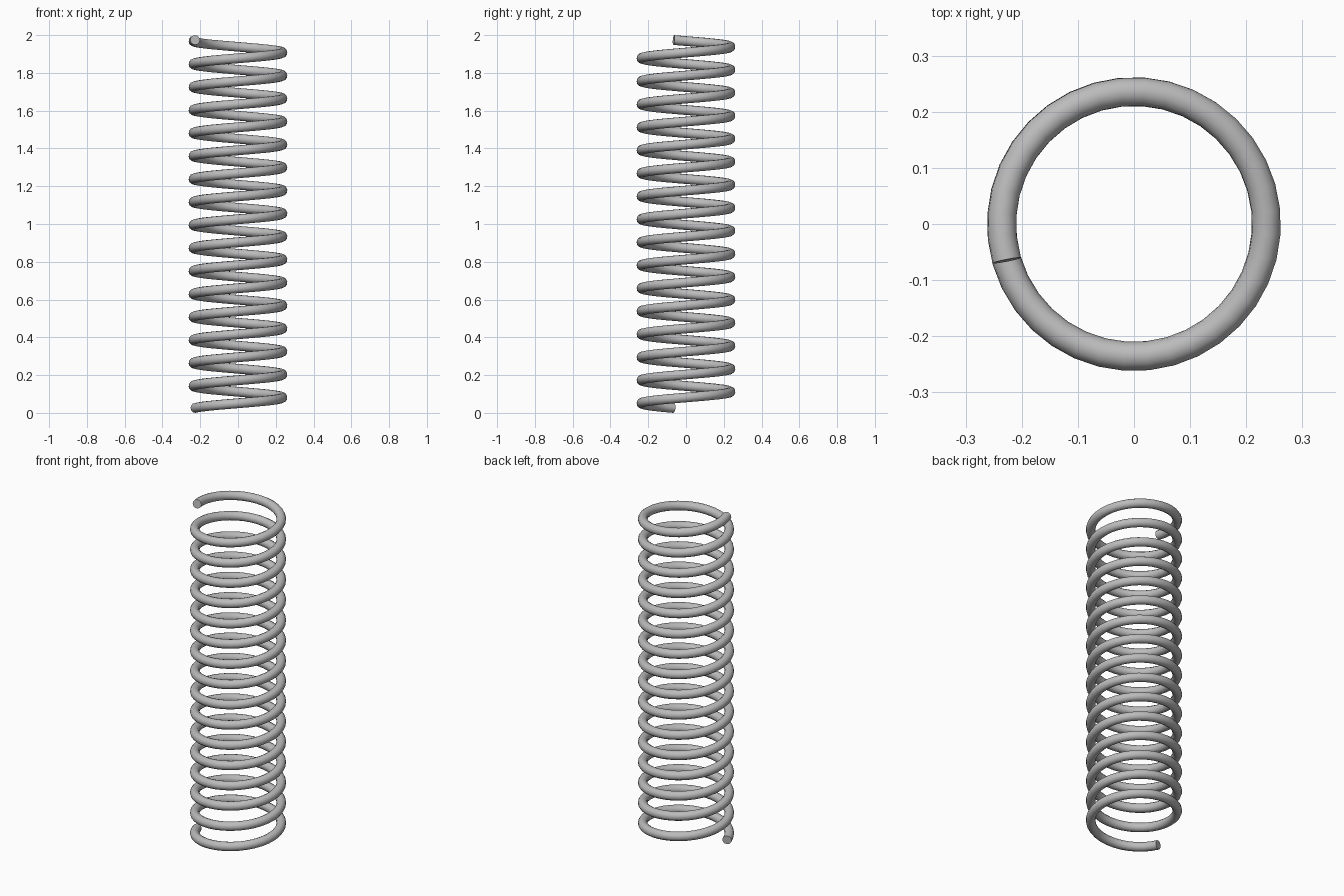
import bpy
import math

cube = bpy.data.objects.get("Cube")
if cube:
    bpy.data.objects.remove(cube, do_unlink=True)

COIL_RADIUS = 0.236
WIRE_RADIUS = 0.026
TURNS = 16
STEPS = 36                       # points per turn
START = math.radians(196)
HEIGHT = 2.0

# Plain steel
steel = bpy.data.materials.new("steel_grey")
steel.use_nodes = True
colour = (0.5, 0.5, 0.5, 1.0)
steel.diffuse_color = colour
steel.node_tree.nodes["Principled BSDF"].inputs["Base Color"].default_value = colour

# Round wire swept along a helix, with flat cut ends
curve = bpy.data.curves.new("spring_coil", "CURVE")
curve.dimensions = "3D"
curve.bevel_depth = WIRE_RADIUS
curve.bevel_resolution = 4
curve.use_fill_caps = True
path = curve.splines.new("POLY")
count = TURNS * STEPS + 1
path.points.add(count - 1)
for i, point in enumerate(path.points):
    t = i / (count - 1)
    angle = START + t * TURNS * math.tau
    z = WIRE_RADIUS + t * (HEIGHT - 2 * WIRE_RADIUS)
    point.co = (COIL_RADIUS * math.cos(angle), COIL_RADIUS * math.sin(angle), z, 1)
curve.materials.append(steel)

coil = bpy.data.objects.new("spring_coil", curve)
bpy.context.collection.objects.link(coil)

# Turn the swept wire into a mesh, smooth around and sharp at the ends
bpy.ops.object.select_all(action="DESELECT")
coil.select_set(True)
bpy.context.view_layer.objects.active = coil
bpy.ops.object.convert(target="MESH")
bpy.ops.object.shade_smooth_by_angle(angle=math.radians(40))
